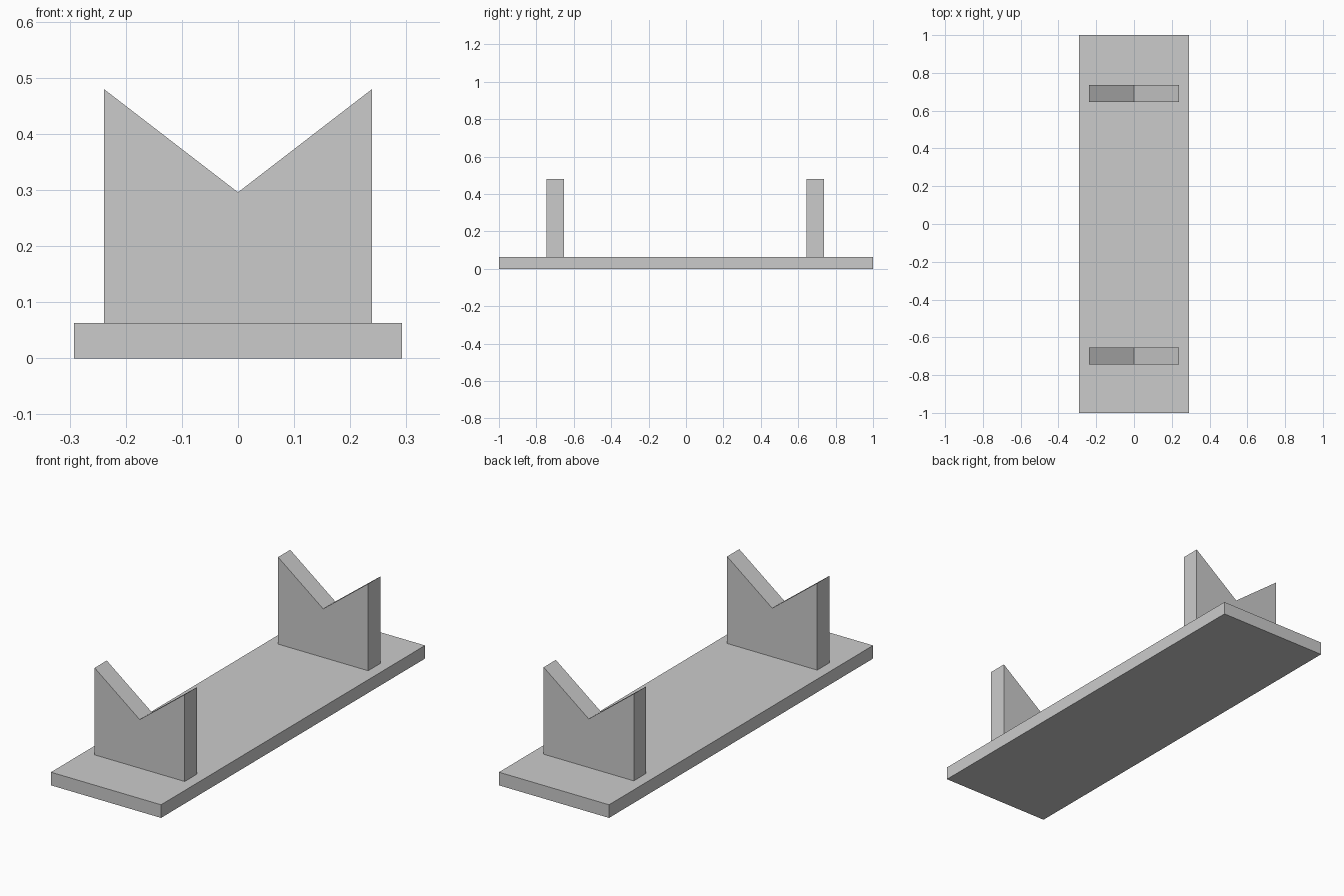
import bpy
import bmesh

# Remove the default cube
cube = bpy.data.objects.get("Cube")
if cube:
    bpy.data.objects.remove(cube, do_unlink=True)

# Single plain grey material
GREY = (0.6, 0.6, 0.6, 1.0)
grey = bpy.data.materials.new("plain_grey")
grey.use_nodes = True
grey.diffuse_color = GREY
grey.node_tree.nodes["Principled BSDF"].inputs["Base Color"].default_value = GREY


def extrude_profile(name, profile, y_front, y_back):
    """Make a solid from an x/z profile running from y_front to y_back."""
    bm = bmesh.new()
    face = bm.faces.new([bm.verts.new((x, y_front, z)) for x, z in profile])
    result = bmesh.ops.extrude_face_region(bm, geom=[face])
    moved = [g for g in result["geom"] if isinstance(g, bmesh.types.BMVert)]
    bmesh.ops.translate(bm, verts=moved, vec=(0, y_back - y_front, 0))
    bmesh.ops.recalc_face_normals(bm, faces=bm.faces)
    mesh = bpy.data.meshes.new(name)
    bm.to_mesh(mesh)
    bm.free()
    mesh.materials.append(grey)
    obj = bpy.data.objects.new(name, mesh)
    bpy.context.collection.objects.link(obj)
    return obj


# Base plate
half_base, base_top = 0.292, 0.063
extrude_profile("base_plate",
                [(-half_base, 0), (half_base, 0),
                 (half_base, base_top), (-half_base, base_top)], -1, 1)

# Upright supports with a V notch
half_width, valley, peak, thickness = 0.239, 0.296, 0.48, 0.092
notched = [(-half_width, base_top), (half_width, base_top),
           (half_width, peak), (0, valley), (-half_width, peak)]
for name, y in (("front_support", -0.745), ("back_support", 0.645)):
    extrude_profile(name, notched, y, y + thickness)
